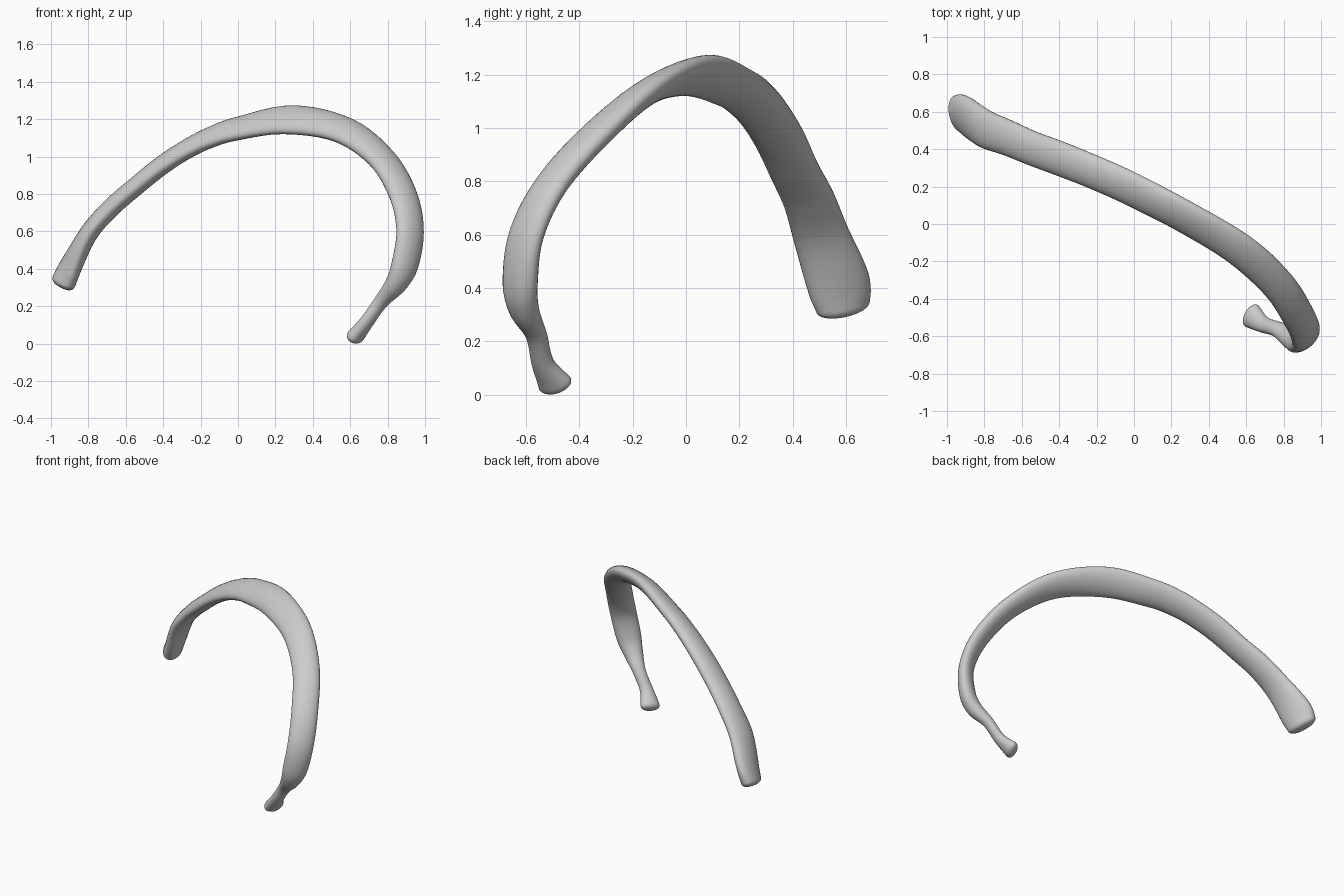
import bpy, bmesh, math
from mathutils import Vector

if "Cube" in bpy.data.objects:
    bpy.data.objects.remove(bpy.data.objects["Cube"])

# Stations along the bone: x, y, z, half width, half thickness, roll in degrees
STATIONS = [
    (-.930, .588, .340, .106, .060, 46),
    (-.893, .573, .420, .119, .056, 40),
    (-.795, .508, .600, .106, .050, 27),
    (-.678, .462, .733, .098, .050, 24),
    (-.545, .405, .848, .094, .050, 23),
    (-.410, .355, .957, .095, .050, 25),
    (-.270, .300, 1.048, .095, .049, 27),
    (-.140, .245, 1.112, .097, .049, 30),
    (.000, .180, 1.157, .100, .049, 33),
    (.270, .040, 1.203, .105, .049, 40),
    (.562, -.135, 1.147, .098, .050, 30),
    (.770, -.325, .993, .090, .050, 20),
    (.883, -.500, .800, .087, .049, 20),
    (.920, -.597, .610, .086, .047, 20),
    (.893, -.622, .430, .082, .053, 22),
    (.845, -.608, .325, .064, .052, 20),
    (.765, -.562, .230, .043, .037, 12),
    (.690, -.537, .125, .045, .036, 0),
    (.630, -.492, .048, .068, .044, -10),
]
SIDES, STEPS, CAP = 28, 6, 5
BROAD = Vector((.5, .86, 0))  # sideways direction of the arch


def spline(p, q, r, s, t):
    """Catmull-Rom interpolation of whole stations."""
    return [.5 * (2 * b + (c - a) * t + (2 * a - 5 * b + 4 * c - d) * t * t
                  + (3 * b - a - 3 * c + d) * t ** 3) for a, b, c, d in zip(p, q, r, s)]


n = len(STATIONS)
path = []
for i in range(n - 1):
    four = [STATIONS[min(max(i + k, 0), n - 1)] for k in (-1, 0, 1, 2)]
    path += [spline(*four, k / STEPS) for k in range(STEPS)]
path.append(list(STATIONS[-1]))


def section(bm, i, push=0, scale=1):
    """Elliptical ring at path sample i, optionally pushed out and shrunk for the caps."""
    x, y, z, a, b, roll = path[i]
    t = (Vector(path[min(i + 2, len(path) - 1)][:3]) - Vector(path[max(i - 2, 0)][:3])).normalized()
    side = (BROAD - t * BROAD.dot(t)).normalized()
    out = t.cross(side)
    r = math.radians(roll)
    u = side * math.cos(r) + out * math.sin(r)
    v = out * math.cos(r) - side * math.sin(r)
    centre = Vector((x, y, z)) + t * push
    return [bm.verts.new(centre + scale * (u * a * math.cos(w) + v * b * math.sin(w)))
            for w in (2 * math.pi * k / SIDES for k in range(SIDES))]


# Rib bone: lofted body with blunt rounded ends
bm = bmesh.new()
last = len(path) - 1
angles = [math.pi / 2 * k / (CAP + 1) for k in range(1, CAP + 1)]
rings = [section(bm, 0, -.036 * math.sin(w), math.cos(w) ** .6) for w in reversed(angles)]
rings += [section(bm, i) for i in range(len(path))]
rings += [section(bm, last, .032 * math.sin(w), math.cos(w) ** .7) for w in angles]
for a, b in zip(rings, rings[1:]):
    for k in range(SIDES):
        j = (k + 1) % SIDES
        bm.faces.new((a[k], a[j], b[j], b[k]))
bm.faces.new(rings[0])
bm.faces.new(rings[-1])
bmesh.ops.recalc_face_normals(bm, faces=bm.faces)

# Stand it on the ground
low = min(v.co.z for v in bm.verts)
bmesh.ops.translate(bm, verts=bm.verts, vec=(0, 0, -low))
for f in bm.faces:
    f.smooth = True
mesh = bpy.data.meshes.new("rib_bone")
bm.to_mesh(mesh)
bm.free()
bpy.context.collection.objects.link(bpy.data.objects.new("rib_bone", mesh))
